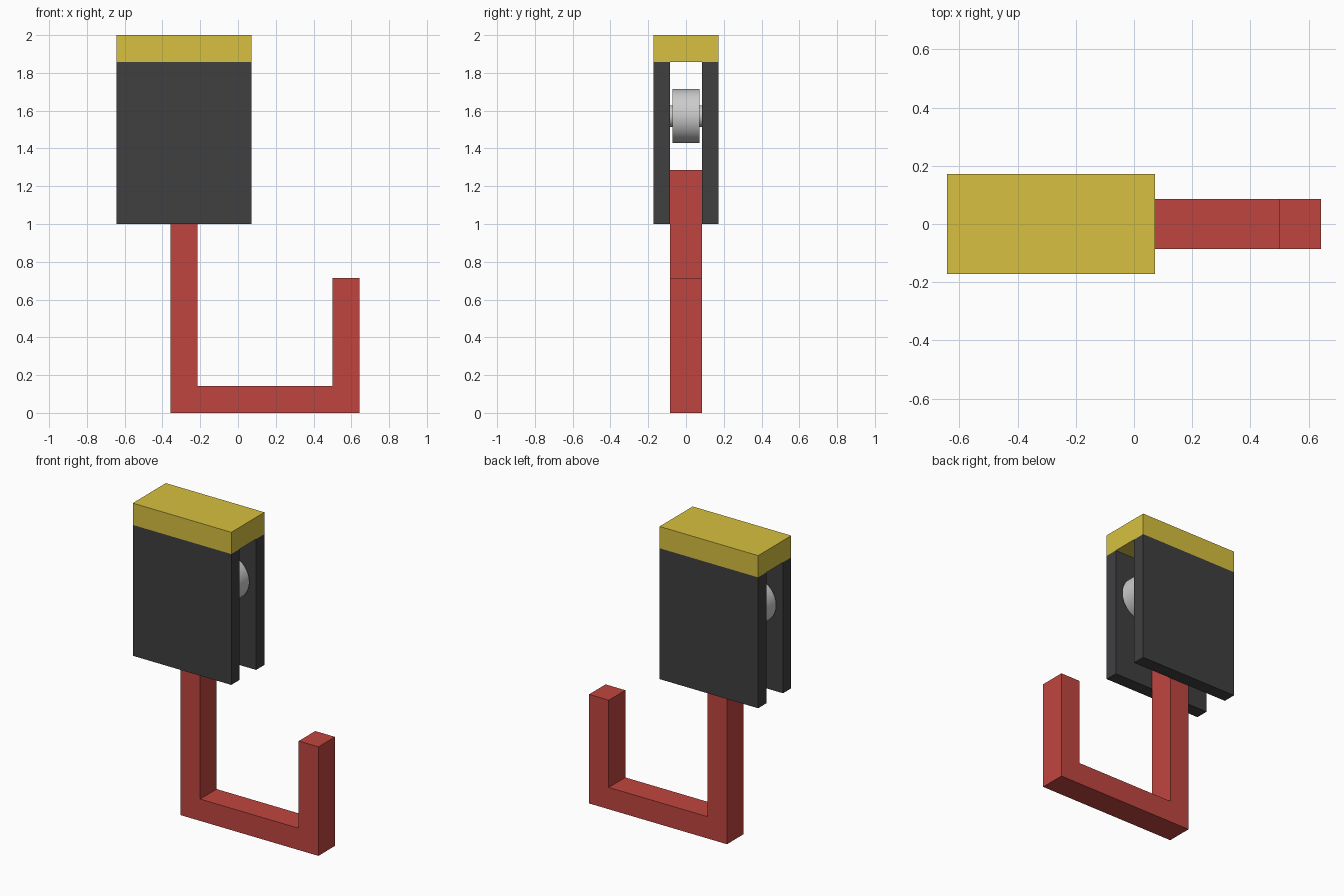
import bpy, bmesh, math

if "Cube" in bpy.data.objects:
    bpy.data.objects.remove(bpy.data.objects["Cube"])

U = 1 / 14          # design module
CX = -4 * U         # centre of the trolley in x


def material(name, rgb):
    m = bpy.data.materials.new(name)
    m.diffuse_color = (*rgb, 1)
    m.use_nodes = True
    m.node_tree.nodes["Principled BSDF"].inputs["Base Color"].default_value = m.diffuse_color
    return m


yellow = material("yellow", (0.68, 0.53, 0.05))
dark = material("dark", (0.05, 0.05, 0.053))
red = material("red", (0.53, 0.06, 0.05))


def extrude_profile(name, pts, y0, y1, mat):
    """Solid made by extruding an x-z outline from y0 to y1."""
    bm = bmesh.new()
    face = bm.faces.new([bm.verts.new((x, y0, z)) for x, z in pts])
    ext = bmesh.ops.extrude_face_region(bm, geom=[face])
    verts = [g for g in ext["geom"] if isinstance(g, bmesh.types.BMVert)]
    bmesh.ops.translate(bm, verts=verts, vec=(0, y1 - y0, 0))
    bmesh.ops.recalc_face_normals(bm, faces=bm.faces)
    me = bpy.data.meshes.new(name)
    bm.to_mesh(me)
    bm.free()
    me.materials.append(mat)
    ob = bpy.data.objects.new(name, me)
    bpy.context.collection.objects.link(ob)
    return ob


def rect(x0, x1, z0, z1):
    return [(x0, z0), (x1, z0), (x1, z1), (x0, z1)]


def cylinder(name, x, z, radius, length):
    bpy.ops.mesh.primitive_cylinder_add(vertices=64, radius=radius, depth=length,
                                        location=(x, 0, z), rotation=(math.pi / 2, 0, 0))
    ob = bpy.context.object
    ob.name = name
    bpy.ops.object.shade_smooth_by_angle(angle=math.radians(30))


# Top cap
x0, x1 = CX - 5 * U, CX + 5 * U
extrude_profile("top_cap", rect(x0, x1, 26 * U, 2), -2.4 * U, 2.4 * U, yellow)

# Side plates, front and back
for name, s in (("front_plate", -1), ("back_plate", 1)):
    extrude_profile(name, rect(x0, x1, 1, 26 * U), s * 1.2 * U, s * 2.4 * U, dark)

# J-shaped hook, its stem gripped between the plates
hook = [(-5, 0), (9, 0), (9, 10), (7, 10), (7, 2), (-3, 2), (-3, 18), (-5, 18)]
extrude_profile("hook", [(x * U, z * U) for x, z in hook], -1.2 * U, 1.2 * U, red)

# Pair of rollers on short axles
for name, s in (("left", -1), ("right", 1)):
    x = CX + s * 0.175
    cylinder(name + "_roller", x, 22 * U, 2 * U, 2 * U)
    cylinder(name + "_axle", x, 22 * U, 0.8 * U, 2.5 * U)
